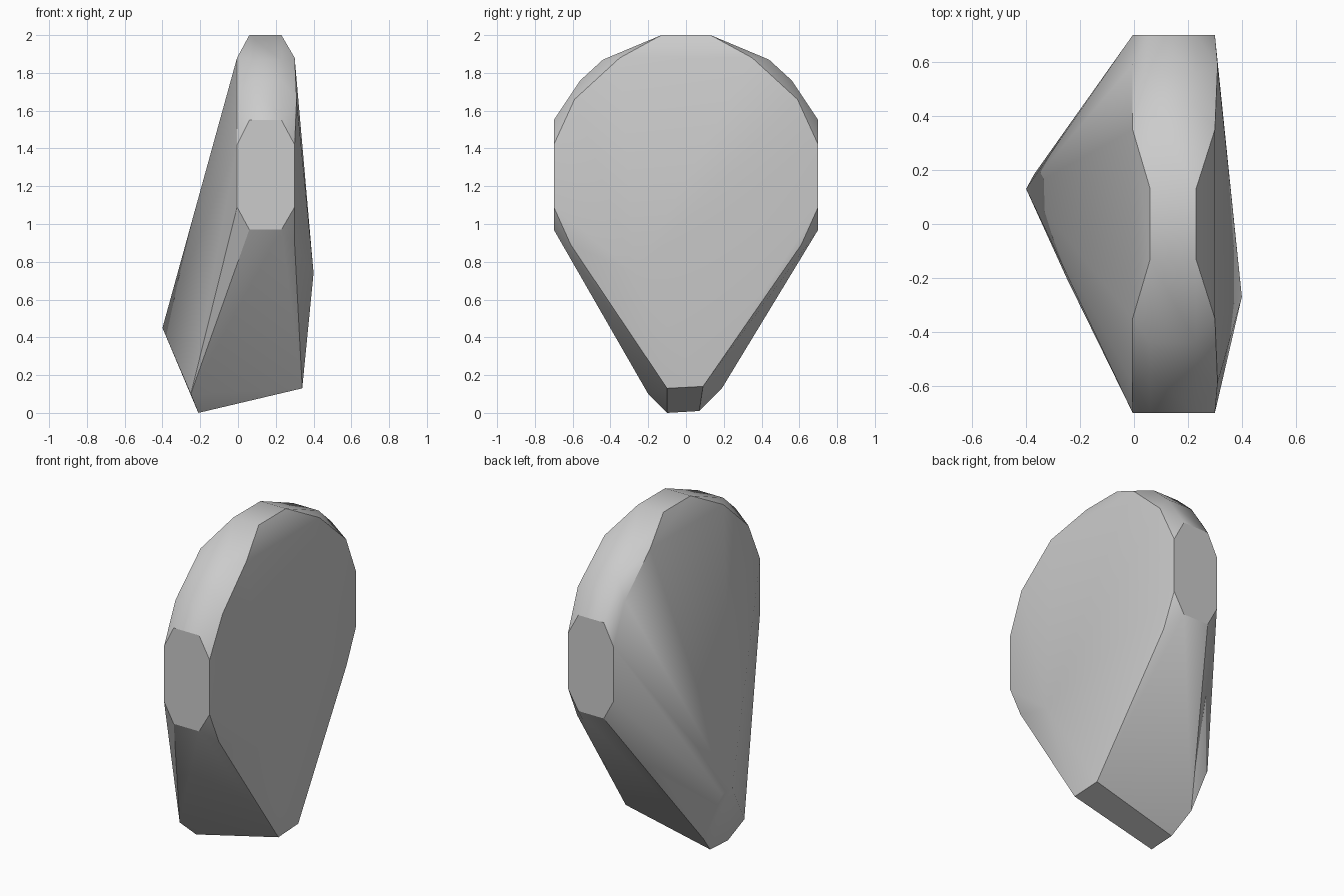
import bpy
import bmesh

cube = bpy.data.objects.get("Cube")
if cube:
    bpy.data.objects.remove(cube, do_unlink=True)

# Single stone-grey material
grey = bpy.data.materials.new("stone grey")
grey.use_nodes = True
colour = (0.6, 0.6, 0.6, 1)
grey.diffuse_color = colour
grey.node_tree.nodes["Principled BSDF"].inputs["Base Color"].default_value = colour

# Half profiles (y, z) of the rounded head: outer rim and its bevelled shoulder
rim = [(0.13, 2.0), (0.44, 1.87), (0.56, 1.76), (0.70, 1.55), (0.70, 0.97)]
shoulder = [(0.35, 1.88), (0.59, 1.66), (0.70, 1.42), (0.70, 1.09)]
points = []
for profile, sides in ((rim, (0.06, 0.23)), (shoulder, (-0.005, 0.30))):
    for y, z in profile:
        for x in sides:
            points += [(x, y, z), (x, -y, z)]

# Lower shoulder on the broad flat side and its slight bulge
points += [(0.30, s * 0.61, 0.89) for s in (-1, 1)]
points += [(0.31, s * 0.59, 1.66) for s in (-1, 1)]
points += [(0.40, -0.27, 0.74)]

# Narrow chisel foot and the off-centre peak on the other side
points += [(0.34, -0.10, 0.13), (0.34, 0.09, 0.14),
           (-0.21, -0.10, 0.0), (-0.21, 0.07, 0.01),
           (-0.25, -0.20, 0.10), (-0.25, 0.19, 0.13),
           (-0.40, 0.13, 0.45), (-0.37, 0.185, 0.43)]

# Wrap the points in a convex skin
bm = bmesh.new()
for p in points:
    bm.verts.new(p)
hull = bmesh.ops.convex_hull(bm, input=bm.verts)
loose = {v for v in hull["geom_interior"] + hull["geom_unused"]
         if isinstance(v, bmesh.types.BMVert)}
bmesh.ops.delete(bm, geom=list(loose), context='VERTS')
bmesh.ops.dissolve_limit(bm, angle_limit=0.01, verts=bm.verts, edges=bm.edges)
bmesh.ops.recalc_face_normals(bm, faces=bm.faces)

mesh = bpy.data.meshes.new("faceted_stone")
bm.to_mesh(mesh)
bm.free()
mesh.materials.append(grey)
stone = bpy.data.objects.new("faceted_stone", mesh)
bpy.context.collection.objects.link(stone)

# Soft shading across shallow facets, crisp elsewhere
bpy.ops.object.select_all(action='DESELECT')
stone.select_set(True)
bpy.context.view_layer.objects.active = stone
bpy.ops.object.shade_smooth_by_angle(angle=0.52)
